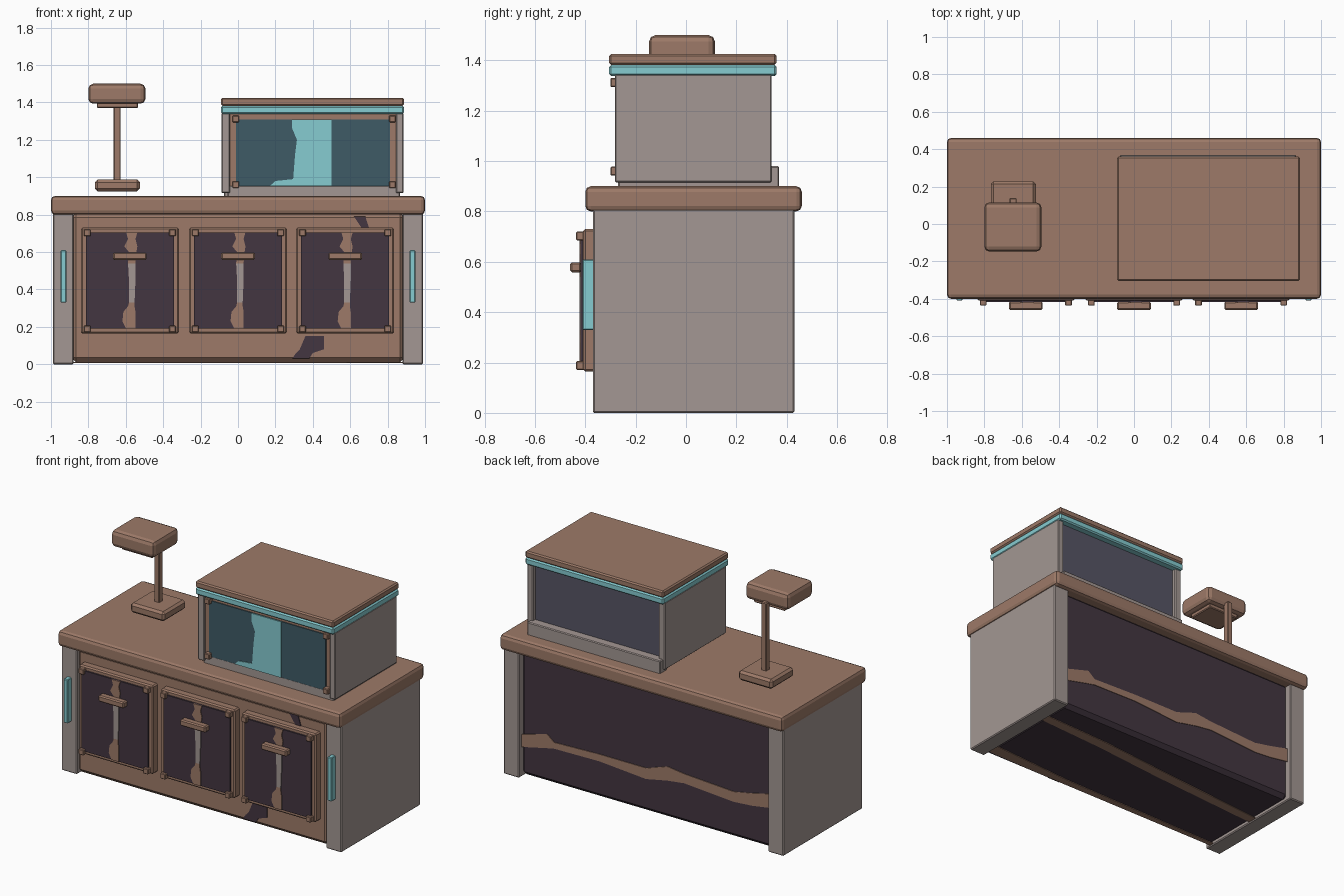
import bpy
import bmesh

if "Cube" in bpy.data.objects:
    bpy.data.objects.remove(bpy.data.objects["Cube"])


def make_material(name, rgb):
    """Flat material from 0-255 screen values, stored as linear."""
    lin = [((c / 255 + 0.055) / 1.055) ** 2.4 for c in rgb] + [1.0]
    mat = bpy.data.materials.new(name)
    mat.use_nodes = True
    mat.diffuse_color = lin
    mat.node_tree.nodes["Principled BSDF"].inputs["Base Color"].default_value = lin
    return mat


WOOD = make_material("warm brown", (157, 122, 104))
PLUM = make_material("dark plum", (67, 54, 65))
STONE = make_material("warm grey", (163, 151, 147))
TEAL = make_material("light teal", (134, 204, 209))
GLASS = make_material("deep teal", (62, 91, 102))
SLATE = make_material("slate", (86, 85, 101))


def finish(name, bm, mats, rule=None):
    bmesh.ops.recalc_face_normals(bm, faces=bm.faces)
    bm.normal_update()
    if rule:
        for f in bm.faces:
            f.material_index = rule(f)
    mesh = bpy.data.meshes.new(name)
    bm.to_mesh(mesh)
    bm.free()
    for m in mats:
        mesh.materials.append(m)
    obj = bpy.data.objects.new(name, mesh)
    bpy.context.collection.objects.link(obj)
    return obj


def box(name, x, y, z, mats, bevel=0.005, segments=1, rule=None):
    """Bevelled box from (low, high) ranges."""
    bm = bmesh.new()
    bmesh.ops.create_cube(bm, size=1)
    for v in bm.verts:
        v.co = [lo + (c + 0.5) * (hi - lo) for c, (lo, hi) in zip(v.co, (x, y, z))]
    if bevel:
        bmesh.ops.bevel(bm, geom=bm.edges[:], offset=bevel, segments=segments,
                        profile=0.5, affect="EDGES")
    return finish(name, bm, mats if isinstance(mats, list) else [mats], rule)


def streak(name, rows, to_point, offset, mat):
    """Thin ragged plate: rows of (position, low edge, high edge)."""
    bm = bmesh.new()
    pairs = [[bm.verts.new(to_point(t, e)) for e in (a, b)] for t, a, b in rows]
    faces = [bm.faces.new((p[0], p[1], q[1], q[0])) for p, q in zip(pairs, pairs[1:])]
    ext = bmesh.ops.extrude_face_region(bm, geom=faces)
    verts = [g for g in ext["geom"] if isinstance(g, bmesh.types.BMVert)]
    bmesh.ops.translate(bm, verts=verts, vec=offset)
    return finish(name, bm, [mat])


def upright(y, cx=0):
    """Maps height and sideways edge onto a front-facing plane."""
    return lambda t, e: (cx + e, y, t)


OUT = (0, -0.007, 0)

# Counter: body, side panels, worktop
box("counter_body", (-0.89, 0.89), (-0.36, 0.40), (0.01, 0.81), [WOOD, PLUM], 0.025,
    rule=lambda f: 0 if f.normal.y < -0.3 else 1)
box("worktop", (-1, 1), (-0.40, 0.46), (0.80, 0.90), WOOD, 0.022, 2)
for side, s in (("left", 1), ("right", -1)):
    box(side + "_side_panel", sorted((0.88 * s, 0.99 * s)), (-0.37, 0.43), (0, 0.81), STONE, 0.006)
    box(side + "_light_bar", sorted((0.918 * s, 0.948 * s)), (-0.41, -0.365), (0.33, 0.61), TEAL, 0.004)

# Worn patches on the counter body
streak("lower_front_patch", [(0.03, 0.29, 0.38), (0.06, 0.31, 0.40), (0.08, 0.33, 0.46),
                             (0.15, 0.36, 0.46)], upright(-0.358), OUT, PLUM)
streak("upper_front_patch", [(0.73, 0.66, 0.70), (0.76, 0.64, 0.69), (0.79, 0.62, 0.68)],
       upright(-0.358), OUT, PLUM)
back_rows = [(0.88, 0.19, 0.27), (0.70, 0.23, 0.32), (0.65, 0.24, 0.28), (0.33, 0.245, 0.29),
             (0.0, 0.22, 0.29), (-0.15, 0.25, 0.34), (-0.27, 0.265, 0.325),
             (-0.62, 0.24, 0.305), (-0.75, 0.25, 0.33), (-0.88, 0.27, 0.36)]
streak("back_stripe", back_rows, lambda t, e: (t, 0.398, e), (0, 0.006, 0), WOOD)
streak("underside_stripe", [(0.88, 0.18, 0.24), (0.4, 0.15, 0.22), (-0.1, 0.10, 0.17),
                            (-0.88, 0.04, 0.10)],
       lambda t, e: (t, e, 0.012), (0, 0, -0.006), WOOD)
streak("underside_front_stripe", [(0.88, -0.32, -0.24), (0.3, -0.33, -0.28), (-0.88, -0.33, -0.30)],
       lambda t, e: (t, e, 0.012), (0, 0, -0.006), WOOD)


def corner_studs(name, xs, zs, y, half):
    for i, x in enumerate(xs):
        for j, z in enumerate(zs):
            box(f"{name}_stud_{i}{j}", (x - half, x + half), y, (z - half, z + half), WOOD, 0.004)


# Three cupboard doors
for n, cx in enumerate((-0.578, 0.0, 0.573)):
    name = f"door_{n + 1}"
    box(name, (cx - 0.262, cx + 0.262), (-0.408, -0.35), (0.165, 0.73), WOOD, 0.008)
    box(name + "_panel", (cx - 0.235, cx + 0.235), (-0.418, -0.40), (0.19, 0.705), PLUM, 0)
    corner_studs(name, (cx - 0.228, cx + 0.228), (0.188, 0.703), (-0.436, -0.40), 0.018)
    box(name + "_handle", (cx - 0.09, cx + 0.09), (-0.46, -0.415), (0.558, 0.598), WOOD, 0.007)
    streak(name + "_upper_streak", [(0.54, -0.01, 0.03), (0.60, -0.005, 0.035), (0.63, -0.03, 0.04),
                                    (0.67, -0.01, 0.03), (0.705, -0.02, 0.04)],
           upright(-0.416, cx), OUT, WOOD)
    streak(name + "_grey_streak", [(0.33, -0.005, 0.025), (0.45, -0.005, 0.03), (0.54, -0.01, 0.03)],
           upright(-0.416, cx), OUT, STONE)
    streak(name + "_lower_streak", [(0.19, -0.02, 0.03), (0.23, -0.04, 0.03), (0.28, -0.035, 0.03),
                                    (0.31, -0.01, 0.025), (0.33, -0.005, 0.025)],
           upright(-0.416, cx), OUT, WOOD)

# Display case
box("case_base", (-0.055, 0.865), (-0.27, 0.34), (0.89, 0.955), STONE)
box("case_back_ledge", (-0.075, 0.865), (0.30, 0.37), (0.89, 0.98), STONE)
box("case_core", (-0.05, 0.85), (-0.25, 0.315), (0.93, 1.34), SLATE, 0)
for side, x in (("left", (0.845, 0.885)), ("right", (-0.088, -0.042))):
    box(f"case_{side}_wall", x, (-0.282, 0.34), (0.915, 1.345), STONE)
box("case_front_frame", (-0.045, 0.847), (-0.268, -0.24), (0.953, 1.338), WOOD, 0)
box("case_window", (-0.012, 0.812), (-0.274, -0.26), (0.953, 1.31), GLASS, 0)
streak("window_shine", [(0.953, 0.17, 0.50), (0.98, 0.20, 0.50), (0.99, 0.295, 0.50),
                        (1.12, 0.305, 0.50), (1.20, 0.315, 0.50), (1.26, 0.29, 0.50),
                        (1.31, 0.29, 0.50)], upright(-0.272), OUT, TEAL)
corner_studs("case", (-0.012, 0.826), (0.96, 1.312), (-0.30, -0.26), 0.018)
box("case_trim", (-0.09, 0.887), (-0.305, 0.36), (1.338, 1.382), TEAL, 0.008)
box("case_lid", (-0.09, 0.887), (-0.305, 0.36), (1.382, 1.425), WOOD, 0.008)

# Small display stand on the worktop
box("stand_base", (-0.765, -0.525), (0.0, 0.228), (0.925, 0.987), WOOD, 0.014)
box("stand_pole", (-0.665, -0.627), (0.10, 0.14), (0.97, 1.42), WOOD)
box("stand_head_plate", (-0.755, -0.535), (-0.10, 0.08), (1.37, 1.41), WOOD)
box("stand_head", (-0.80, -0.495), (-0.147, 0.115), (1.393, 1.50), WOOD, 0.026, 2)
